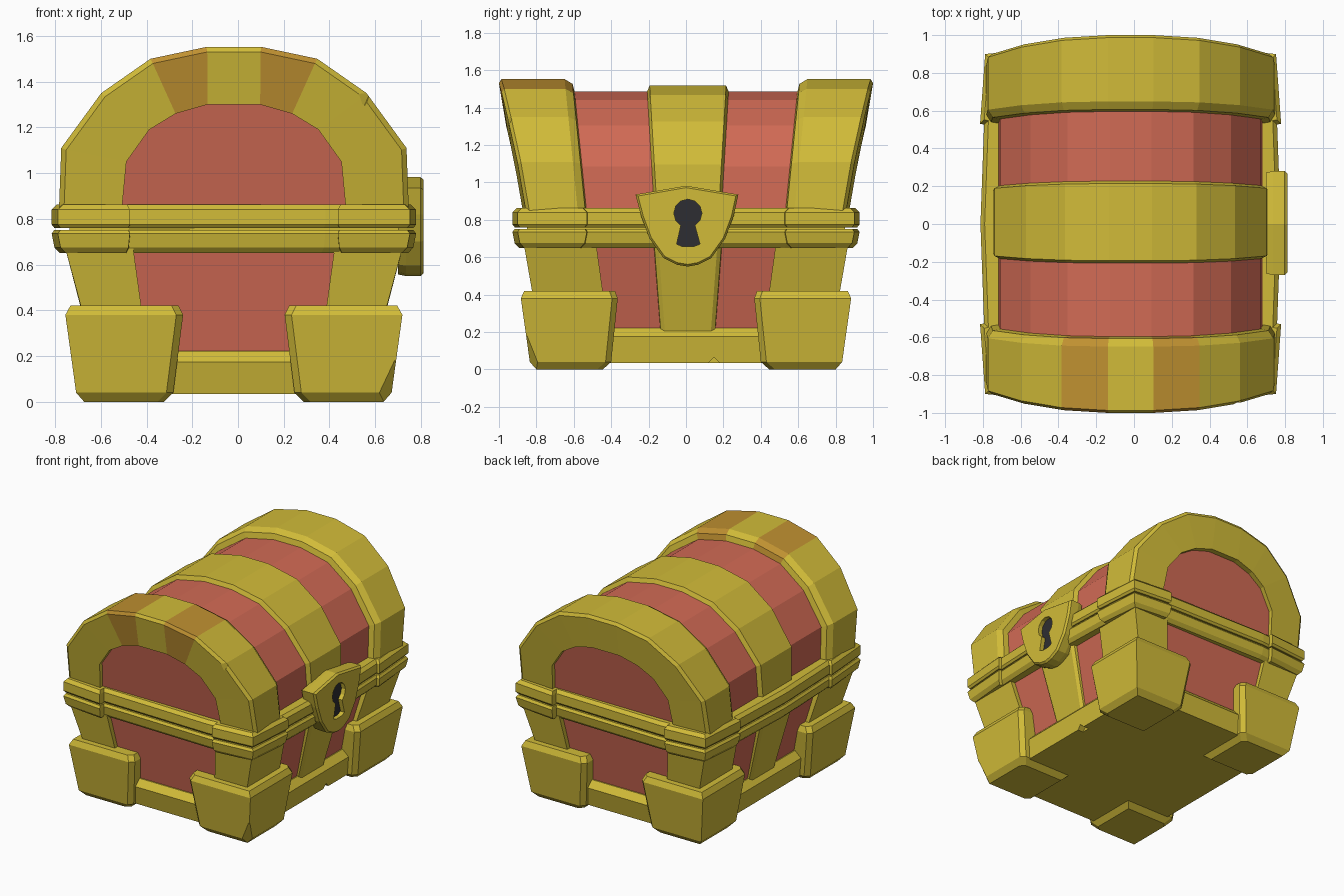
import bpy, bmesh, math

if "Cube" in bpy.data.objects:
    bpy.data.objects.remove(bpy.data.objects["Cube"])

CX = -0.018  # centre line of the chest, the lock plate sticks out on +x


def material(name, rgb):
    m = bpy.data.materials.new(name)
    m.diffuse_color = (*rgb, 1)
    m.use_nodes = True
    m.node_tree.nodes["Principled BSDF"].inputs["Base Color"].default_value = m.diffuse_color
    return m


GOLD = material("gold", (0.64, 0.50, 0.04))
AMBER = material("worn_gold", (0.52, 0.28, 0.03))
RED = material("red_wood", (0.64, 0.145, 0.09))
DARK = material("keyhole_dark", (0.027, 0.027, 0.032))


def loft(name, rings, mat, amber=()):
    """Skin closed rings of points one after another and cap both ends."""
    bm = bmesh.new()
    vs = [[bm.verts.new(p) for p in r] for r in rings]
    n = len(rings[0])
    for i in range(len(vs) - 1):
        for j in range(n):
            k = (j + 1) % n
            f = bm.faces.new((vs[i][j], vs[i][k], vs[i + 1][k], vs[i + 1][j]))
            f.material_index = int(i in amber)
    bm.faces.new(vs[0])
    bm.faces.new(vs[-1])
    bmesh.ops.recalc_face_normals(bm, faces=bm.faces)
    me = bpy.data.meshes.new(name)
    bm.to_mesh(me)
    bm.free()
    me.materials.append(mat)
    if amber:
        me.materials.append(AMBER)
    ob = bpy.data.objects.new(name, me)
    bpy.context.collection.objects.link(ob)
    return ob


def rect(x0, x1, y0, y1, z):
    return [(CX + x0, y0, z), (CX + x1, y0, z), (CX + x1, y1, z), (CX + x0, y1, z)]


def cut(target, cutter):
    cutter.hide_render = True
    cutter.hide_set(True)
    m = target.modifiers.new("cut", "BOOLEAN")
    m.object = cutter
    m.solver = "EXACT"


def chip(target, loc, size, rot):
    x, y, z = [s / 2 for s in size]
    c = loft("chip_cutter", [[(-x, -y, h), (x, -y, h), (x, y, h), (-x, y, h)] for h in (-z, z)], GOLD)
    c.location, c.rotation_euler = loc, rot
    cut(target, c)


# Lid profiles, half outlines mirrored into ten-point arches
def mirrored(half):
    return [(-x, z) for x, z in half] + [(x, z) for x, z in reversed(half)]


OUTER = mirrored([(.765, .84), (.755, 1.11), (.58, 1.35), (.365, 1.50), (.12, 1.552)])
INNER = mirrored([(.49, .84), (.47, 1.05), (.37, 1.19), (.255, 1.26), (.115, 1.30)])


def inset(d):
    return [(x * (1 - d / .765), .84 + (z - .84) * (1 - d / .712)) for x, z in OUTER]


def arch(profile, y0, slope, side, bulge=0.0):
    """Arch leaning outwards with height, on side -1 (front) or 1 (back)."""
    return [(CX + x, side * (y0 + slope * (z - .86) - bulge * (x / .76) ** 2), z) for x, z in profile]


# Red lid with recessed end panels
panel = [(x * 1.04, .84 + (z - .84) * 1.04) for x, z in INNER]
loft("lid_barrel", [arch(panel, .845, .17, -1), arch(inset(.065), .56, .1, -1),
                    arch(inset(.065), .56, .1, 1), arch(panel, .845, .17, 1)], RED)

# Gold arches on both lid ends
for side, label in ((-1, "front"), (1, "back")):
    sections = [arch(inset(.085), .53, .1, side), arch(inset(.025), .54, .1, side),
                arch(inset(0), .58, .1, side), arch(inset(0), .87, .17, side, .03),
                arch(inset(.022), .887, .17, side, .03), arch(INNER, .887, .17, side, .03),
                arch(INNER, .80, .17, side)]
    band = loft(label + "_lid_arch", list(zip(*sections)), GOLD, (3, 5) if side < 0 else ())
    if side < 0:
        chip(band, (.555, -.985, 1.335), (.07, .08, .05), (0, .5, .5))

# Middle lid strap
loft("lid_strap", [arch(inset(.075), .175, .06, -1), arch(inset(.035), .155, .06, -1),
                   arch(inset(.035), .175, .06, 1), arch(inset(.075), .195, .06, 1)], GOLD)


# Rim: two bowed slabs with chamfered edges
def rim_ring(d, z):
    q = [(.745, .875), (.775, .55), (.795, 0), (.775, -.55), (.745, -.875), (.4, -.9)]
    pts = q + [(-x, -y) for x, y in q]
    return [(CX + x * (1 - d / .78), y * (1 - d / .88), z) for x, y in pts]


def rim_corner(d, z, sx, sy):
    pts = [(.455 + d, .915 - d), (.77 - d, .90 - d), (.797 - d, .53 + d), (.45, .48)]
    pts[0] = (.455 + d / 2, .928 - d)
    return [(CX + sx * x, sy * y, z) for x, y in pts]


LAYERS = (("lower_rim", [(.035, .65), (.012, .675), (0, .735), (.012, .752)]),
          ("upper_rim", [(.012, .76), (0, .775), (0, .84), (.022, .862)]))
CORNERS = [(sx, sy) for sx in (-1, 1) for sy in (-1, 1)]
for name, layer in LAYERS:
    loft(name, [rim_ring(d, z) for d, z in layer], GOLD)
    for sx, sy in CORNERS:
        loft(name + "_corner", [rim_corner(d, z, sx, sy) for d, z in layer], GOLD)
loft("rim_gap", [rect(-.72, .72, -.85, .85, z) for z in (.74, .77)], GOLD)

# Tapered red body
loft("body", [rect(-.575, .575, -.75, .75, .15), rect(-.70, .70, -.83, .83, .67)], RED)

# Base skirt
base = loft("base", [rect(-x, x, -y, y, z) for x, y, z in
                     ((.625, .78, .035), (.645, .81, .175), (.60, .77, .222))], GOLD)
chip(base, (CX + .64, .15, .03), (.12, .05, .05), (math.pi / 4, 0, 0))

# Corner posts and feet
for sx, sy in CORNERS:
    loft("corner_post", [[(CX + sx * x, sy * y, z) for x, y in ((a, c), (b, c), (b, d), (a, d))]
                         for a, b, c, d, z in ((.375, .61, .415, .785, .2), (.44, .737, .48, .867, .67))], GOLD)
    rings = []
    for xi, xo, yi, yo, z in ((.305, .655, .445, .80, 0), (.265, .69, .40, .835, .04),
                              (.222, .737, .365, .883, .38), (.242, .715, .38, .865, .42)):
        c = .03
        plan = [(xo, yo), (xi + c, yo), (xi, yo - c), (xi, yi), (xo - c, yi), (xo, yi + c)]
        rings.append([(CX + sx * x, sy * y, z) for x, y in plan])
    foot = loft("foot", rings, GOLD)
    if sx > 0:
        if sy < 0:
            chip(foot, (.69, -.88, .05), (.14, .14, .22), (.4, .3, math.pi / 4))
        else:
            chip(foot, (.755, .875, .24), (.09, .09, .07), (.5, .2, math.pi / 4))

# Middle posts on the long sides
for sx in (-1, 1):
    loft("side_post", [[(CX + sx * x, .01 + y, z) for x, y in
                        ((xo - .06, -w - .015), (xo - .015, -w - .01), (xo, -w + .012),
                         (xo, w - .012), (xo - .015, w + .01), (xo - .06, w + .015))]
                       for xo, w, z in ((.615, .135, .2), (.737, .17, .67))], GOLD)

# Lock plate with a sunk keyhole
shield = [(-.27, .935), (0, .982), (.28, .935), (.255, .82), (.21, .70), (.135, .595),
          (.065, .56), (.01, .55), (-.05, .56), (-.12, .595), (-.195, .70), (-.24, .82)]


def plate(s, x):
    return [(x, .005 + (y - .005) * s, .78 + (z - .78) * s) for y, z in shield]


lock = loft("lock_plate", [plate(.97, .70), plate(1, .735), plate(1, .798), plate(.95, .812)], GOLD)
hole = [(.01 + .075 * math.cos(a), .835 + .075 * math.sin(a))
        for a in [math.radians(-60 + 300 * i / 10) for i in range(11)]]
hole += [(-.05, .67), (-.02, .657), (.04, .657), (.075, .67)]
cut(lock, loft("keyhole_cutter", [[(x, y, z) for y, z in hole] for x in (.775, .85)], GOLD))
loft("keyhole", [[(x, y, z) for y, z in hole] for x in (.76, .78)], DARK)
